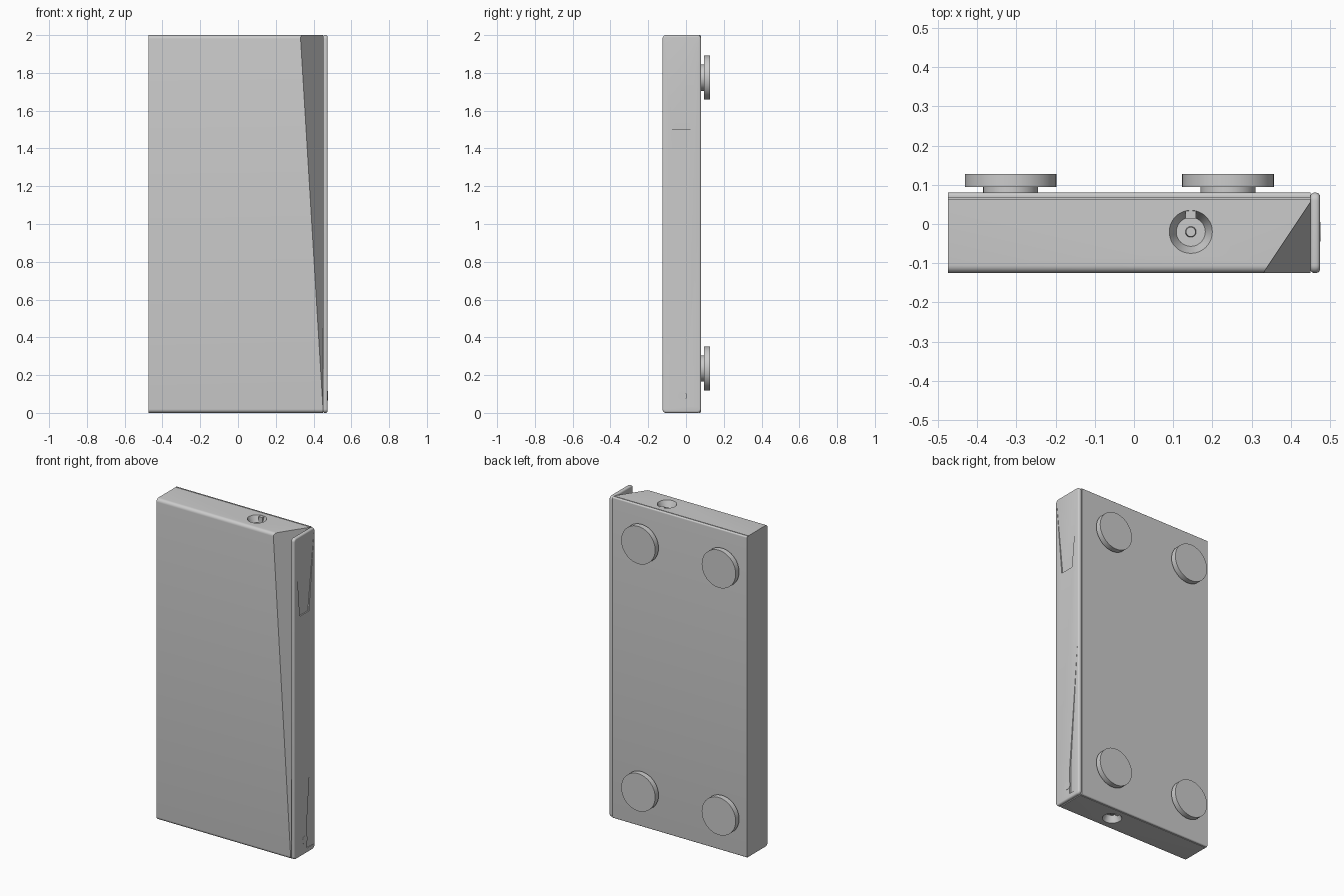
import bpy, bmesh, math
from mathutils import Vector

cube = bpy.data.objects.get("Cube")
if cube:
    bpy.data.objects.remove(cube, do_unlink=True)

LEFT, SEAM, RIGHT = -0.475, 0.45, 0.475
FRONT, BACK, TOP = -0.125, 0.08, 2.0
HOLE_X, HOLE_Y = 0.145, -0.02


def make_object(name, bm):
    bmesh.ops.recalc_face_normals(bm, faces=bm.faces)
    mesh = bpy.data.meshes.new(name)
    bm.to_mesh(mesh)
    bm.free()
    obj = bpy.data.objects.new(name, mesh)
    bpy.context.collection.objects.link(obj)
    return obj


def hull(name, points):
    bm = bmesh.new()
    for p in points:
        bm.verts.new(p)
    bmesh.ops.convex_hull(bm, input=bm.verts)
    return make_object(name, bm)


def corner(y, z, r, start, steps=6):
    """Quarter arc of profile points around (y, z)."""
    angles = [start + math.pi / 2 * i / steps for i in range(steps + 1)]
    return [(y + r * math.cos(a), z + r * math.sin(a)) for a in angles]


def extrude_x(name, profile, x0, x1):
    bm = bmesh.new()
    face = bm.faces.new([bm.verts.new((x0, y, z)) for y, z in profile])
    new = bmesh.ops.extrude_face_region(bm, geom=[face])["geom"]
    moved = [v for v in new if isinstance(v, bmesh.types.BMVert)]
    bmesh.ops.translate(bm, verts=moved, vec=(x1 - x0, 0, 0))
    return make_object(name, bm)


def cylinder(name, r1, r2, depth, center, axis):
    bm = bmesh.new()
    bmesh.ops.create_cone(bm, cap_ends=True, segments=48,
                          radius1=r1, radius2=r2, depth=depth)
    bmesh.ops.rotate(bm, verts=bm.verts,
                     matrix=Vector((0, 0, 1)).rotation_difference(Vector(axis)).to_matrix())
    bmesh.ops.translate(bm, verts=bm.verts, vec=center)
    return make_object(name, bm)


def apply_modifier(obj, kind, **settings):
    mod = obj.modifiers.new(kind.title(), kind)
    for key, value in settings.items():
        setattr(mod, key, value)
    bpy.context.view_layer.objects.active = obj
    bpy.ops.object.modifier_apply(modifier=mod.name)


def cut(obj, cutter):
    cutter.hide_render = True
    apply_modifier(obj, "BOOLEAN", operation="DIFFERENCE", solver="EXACT", object=cutter)
    bpy.data.objects.remove(cutter, do_unlink=True)


def smooth(obj):
    bpy.ops.object.select_all(action="DESELECT")
    obj.select_set(True)
    bpy.context.view_layer.objects.active = obj
    bpy.ops.object.shade_smooth_by_angle(angle=math.radians(30))


# Main case: rounded front edges, and a thin seam beside the back cover
r, rb, seam = 0.02, 0.008, 0.005
groove = [(0.068, TOP), (0.068, TOP - seam), (0.064, TOP - seam), (0.064, TOP)]
profile = corner(BACK - rb, TOP - rb, rb, 0)
profile += groove
profile += corner(FRONT + r, TOP - r, r, math.pi / 2)
profile += corner(FRONT + r, r, r, math.pi)
profile += [(y, TOP - z) for y, z in reversed(groove)]
profile += corner(BACK - rb, rb, rb, 1.5 * math.pi)
case = extrude_x("case", profile, LEFT, SEAM)

# Tapering wedge notch beside the side panel
apex = Vector((SEAM, FRONT, 0.02))
upper = [(0.282, -0.197, TOP), (0.498, 0.127, TOP), (0.65, -0.3, TOP)]
cut(case, hull("wedge_cutter", [apex] + [apex + (Vector(p) - apex) * 1.05 for p in upper]))

# Countersunk sockets in the top and bottom
for end, z, s in (("top", TOP, 1), ("bottom", 0, -1)):
    cut(case, cylinder("socket_cutter", 0.037, 0.055 + 0.009, 0.06,
                       (HOLE_X, HOLE_Y, z - s * 0.01), (0, 0.0001, s)))
    floor = z - s * 0.04
    smooth(cylinder(end + "_socket_pin", 0.014, 0.012, 0.012,
                    (HOLE_X, HOLE_Y, floor + s * 0.005), (0, 0.0001, s)))
    hull(end + "_socket_key", [(HOLE_X + dx, HOLE_Y + dy, floor + dz)
                               for dx in (-0.013, 0.013)
                               for dy in (0.034, 0.058)
                               for dz in (0, s * 0.038)])
smooth(case)

# Side panel with softened edges
pr = 0.02
profile = []
for i, (y, z) in enumerate([(BACK - pr, TOP - pr), (FRONT + pr, TOP - pr),
                            (FRONT + pr, pr), (BACK - pr, pr)]):
    profile += corner(y, z, pr, i * math.pi / 2)
panel = extrude_x("side_panel", profile, SEAM, RIGHT)
apply_modifier(panel, "BEVEL", width=0.01, segments=4, limit_method="ANGLE",
               angle_limit=math.radians(60))

# Shallow ramps in the panel: upper trapezoid and lower rear taper
deep, out = RIGHT - 0.008, RIGHT + 0.02
upper = [(deep, -0.07, 1.5), (deep, 0.02, 1.5), (RIGHT, 0.07, 1.99), (RIGHT, -0.115, 1.99)]
lower = [(RIGHT, 0.07, 1.0), (deep, 0.0, 0.2), (deep, 0.0, 0.03), (RIGHT, 0.07, 0.03)]
for ramp in (upper, lower):
    cut(panel, hull("ramp_cutter", ramp + [(out, y, z) for x, y, z in ramp]))
smooth(panel)

# Round port cover low on the panel
smooth(cylinder("port_cover", 0.025, 0.025, 0.012, (0.47, -0.02, 0.09), (1, 0, 0)))

# Four mounting feet on the back
for side, x in (("left", 0.24), ("right", -0.315)):
    for level, z in (("lower", 0.235), ("upper", 1.775)):
        label = f"{level}_{side}_foot"
        smooth(cylinder(label + "_stem", 0.07, 0.07, 0.03, (x, 0.085, z), (0, 1, 0)))
        smooth(cylinder(label + "_pad", 0.117, 0.117, 0.034, (x, 0.111, z), (0, 1, 0)))
